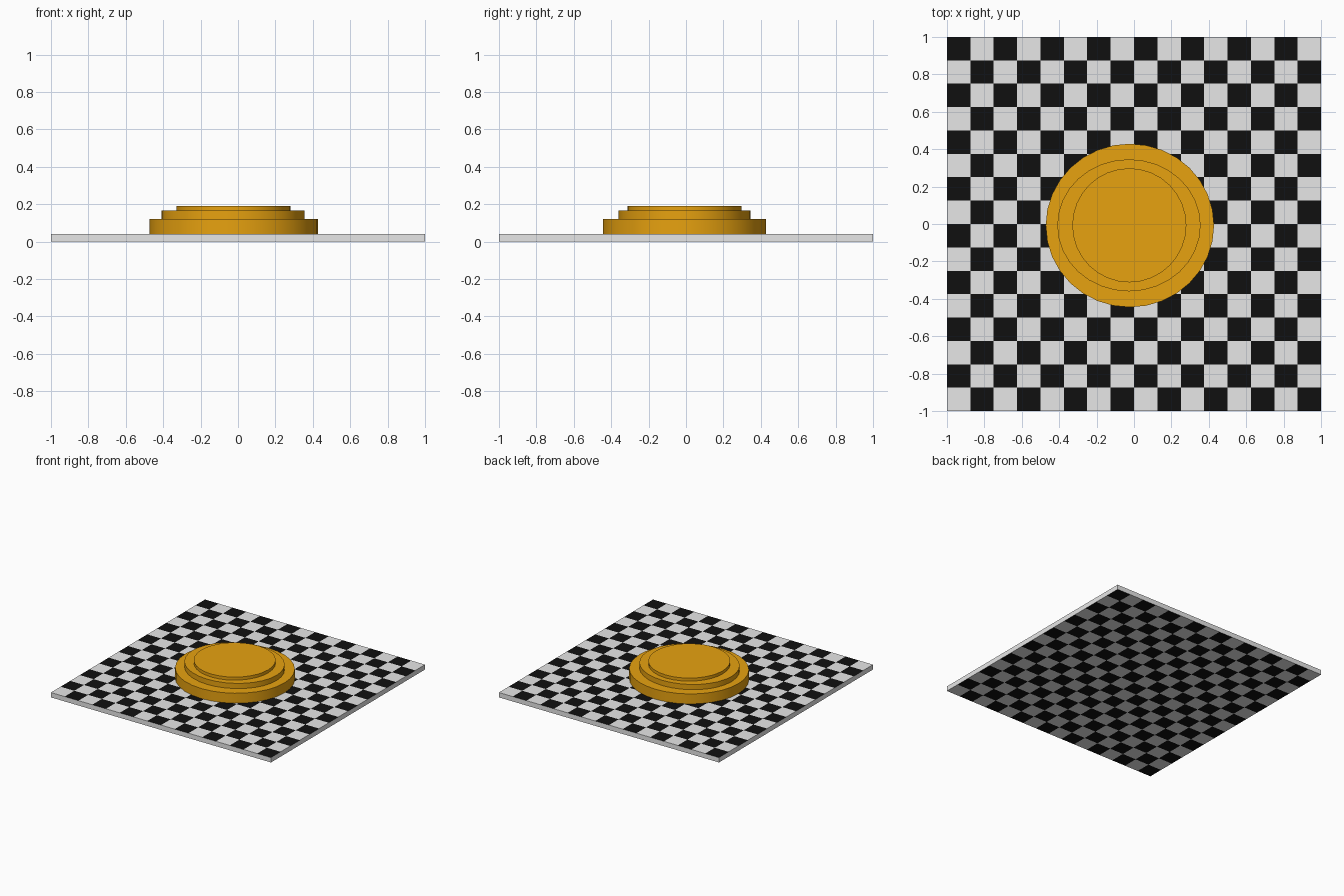
import bpy, bmesh, math
from mathutils import Vector

default = bpy.data.objects.get("Cube")
if default:
    bpy.data.objects.remove(default, do_unlink=True)


def material(name, rgb):
    mat = bpy.data.materials.new(name)
    mat.use_nodes = True
    colour = (*rgb, 1)
    mat.diffuse_color = colour
    mat.node_tree.nodes["Principled BSDF"].inputs["Base Color"].default_value = colour
    return mat


white = material("white", (0.8, 0.8, 0.8))
black = material("black", (0.005, 0.005, 0.005))
gold = material("gold", (0.8, 0.36, 0.005))

TILES = 16
THICK = 0.04


# Checkered floor slab: a grid of tiles given thickness
def floor_slab():
    bm = bmesh.new()
    bmesh.ops.create_grid(bm, x_segments=TILES, y_segments=TILES, size=1)
    result = bmesh.ops.extrude_face_region(bm, geom=bm.faces[:], use_keep_orig=True)
    top = [v for v in result["geom"] if isinstance(v, bmesh.types.BMVert)]
    bmesh.ops.translate(bm, verts=top, vec=Vector((0, 0, THICK)))
    bmesh.ops.recalc_face_normals(bm, faces=bm.faces[:])
    bm.normal_update()
    # Alternate tiles; the underside is the mirror of the top, the rim is plain
    for face in bm.faces:
        if abs(face.normal.z) > 0.5:
            c = face.calc_center_median()
            parity = sum(math.floor((t + 1) * TILES / 2) for t in c.xy) % 2
            dark = parity == (1 if face.normal.z > 0 else 0)
            face.material_index = int(dark)
    mesh = bpy.data.meshes.new("floor_slab")
    bm.to_mesh(mesh)
    bm.free()
    mesh.materials.append(white)
    mesh.materials.append(black)
    bpy.context.collection.objects.link(bpy.data.objects.new("floor_slab", mesh))


# One round step of the platform
def step(name, x, y, rx, ry, bottom, top):
    bpy.ops.mesh.primitive_cylinder_add(
        vertices=32, radius=1, depth=1, location=(x, y, (bottom + top) / 2))
    obj = bpy.context.object
    obj.name = obj.data.name = name
    obj.scale = (rx, ry, top - bottom)
    bpy.ops.object.transform_apply(location=False, rotation=False, scale=True)
    obj.data.materials.append(gold)
    bpy.ops.object.shade_smooth_by_angle(angle=math.radians(30))


floor_slab()
step("lower_step", -0.022, -0.008, 0.45, 0.437, THICK, 0.122)
step("middle_step", -0.027, -0.007, 0.383, 0.353, 0.122, 0.165)
step("upper_step", -0.025, -0.007, 0.305, 0.305, 0.165, 0.19)
